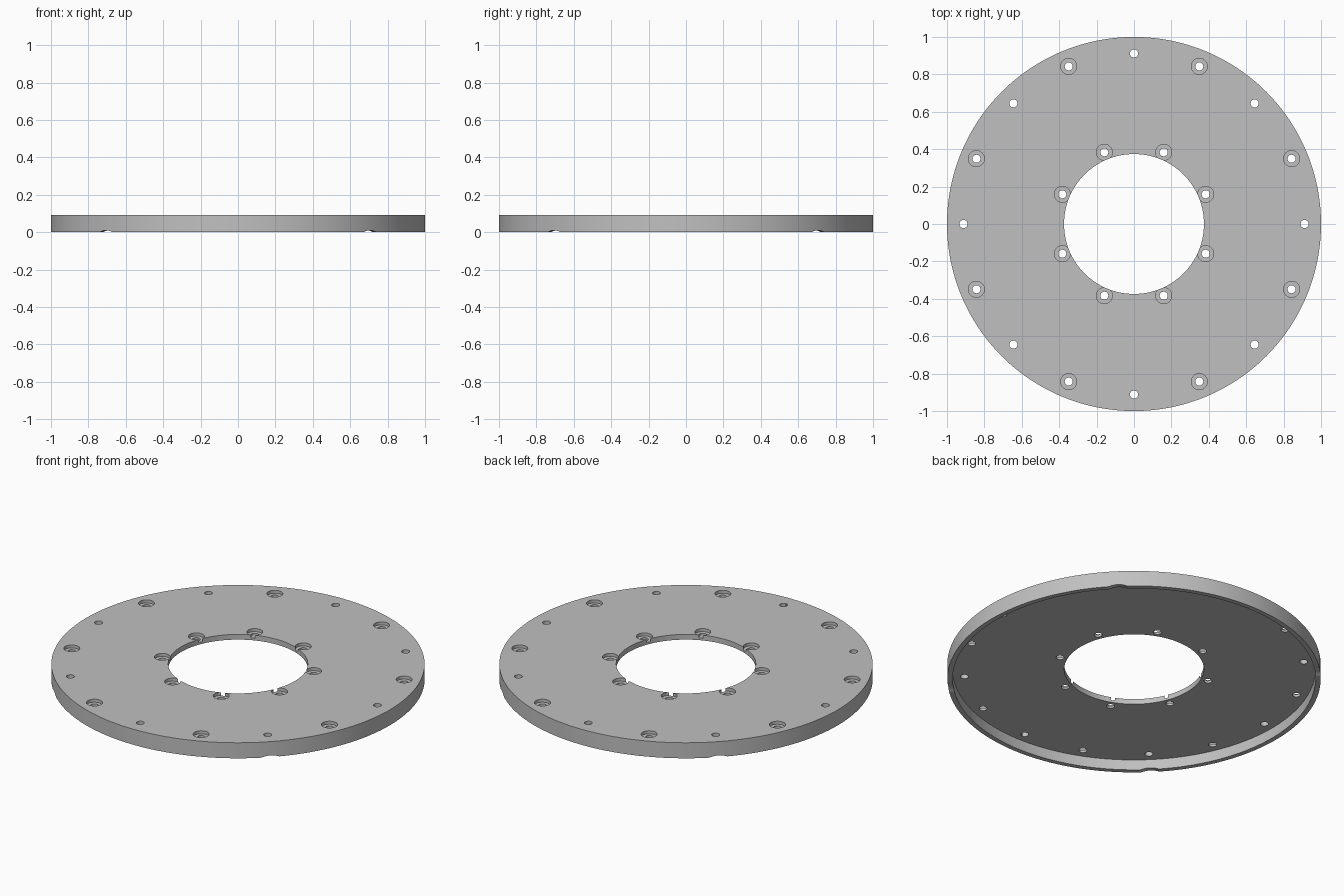
import bpy, bmesh
from math import pi, cos, sin, radians
from mathutils import Matrix, Vector

if "Cube" in bpy.data.objects:
    bpy.data.objects.remove(bpy.data.objects["Cube"], do_unlink=True)

HEIGHT, PLATE_BOTTOM = 0.092, 0.061
RIM_OUTER, RIM_INNER, BORE = 1.0, 0.972, 0.374
BOLT_CIRCLE, INNER_CIRCLE = 0.912, 0.415
HOLE, COUNTERBORE, LEDGE = 0.0215, 0.043, 0.074

metal = bpy.data.materials.new("grey metal")
metal.use_nodes = True
grey = (0.53, 0.53, 0.53, 1)
metal.diffuse_color = grey
metal.node_tree.nodes["Principled BSDF"].inputs["Base Color"].default_value = grey


def make_object(name, bm):
    bmesh.ops.recalc_face_normals(bm, faces=bm.faces)
    mesh = bpy.data.meshes.new(name)
    bm.to_mesh(mesh)
    bm.free()
    mesh.materials.append(metal)
    ob = bpy.data.objects.new(name, mesh)
    bpy.context.collection.objects.link(ob)
    return ob


def ring(bm, profile, segments):
    """Revolve a closed (radius, z) profile around z."""
    loops = [[bm.verts.new((r * cos(2 * pi * i / segments), r * sin(2 * pi * i / segments), z))
              for r, z in profile] for i in range(segments)]
    n = len(profile)
    for i, a in enumerate(loops):
        b = loops[(i + 1) % segments]
        for j in range(n):
            k = (j + 1) % n
            bm.faces.new((a[j], b[j], b[k], a[k]))


def stepped_pin(bm, x, y, steps, segments=32):
    """Solid pin with the given (radius, z) steps from bottom to top."""
    loops = [[bm.verts.new((x + r * cos(2 * pi * i / segments), y + r * sin(2 * pi * i / segments), z))
              for i in range(segments)] for r, z in steps]
    for a, b in zip(loops, loops[1:]):
        for i in range(segments):
            j = (i + 1) % segments
            bm.faces.new((a[i], a[j], b[j], b[i]))
    bm.faces.new(loops[0][::-1])
    bm.faces.new(loops[-1])


# Flange plate with a downward rim
bm = bmesh.new()
ring(bm, [(BORE, PLATE_BOTTOM), (RIM_INNER, PLATE_BOTTOM), (RIM_INNER, 0),
          (RIM_OUTER, 0), (RIM_OUTER, HEIGHT), (BORE, HEIGHT)], 192)
plate = make_object("flange_plate", bm)

# Cutter for plain and counterbored holes
bm = bmesh.new()
plain = [(HOLE, 0.03), (HOLE, 0.12)]
stepped = [(HOLE, 0.03), (HOLE, LEDGE), (COUNTERBORE, LEDGE), (COUNTERBORE, 0.12)]
for i in range(8):
    for radius, offset, steps in ((BOLT_CIRCLE, 0, plain), (BOLT_CIRCLE, 22.5, stepped),
                                  (INNER_CIRCLE, 22.5, stepped)):
        a = radians(45 * i + offset)
        stepped_pin(bm, radius * cos(a), radius * sin(a), steps)
hole_cutter = make_object("hole_cutter", bm)

# Cutter for the four shallow notches under the rim
bm = bmesh.new()
for i in range(4):
    a = pi / 4 + i * pi / 2
    turn = Matrix.Rotation(a, 4, "Z")
    place = turn @ Matrix.Translation(Vector((0.99, 0, -0.115))) @ Matrix.Rotation(pi / 2, 4, "Y")
    bmesh.ops.create_cone(bm, cap_ends=True, segments=96, radius1=0.125, radius2=0.125,
                          depth=0.1, matrix=place)
notch_cutter = make_object("notch_cutter", bm)

# Cut the holes and notches, then drop the cutters
bpy.ops.object.select_all(action="DESELECT")
bpy.context.view_layer.objects.active = plate
plate.select_set(True)
for cutter in (hole_cutter, notch_cutter):
    cutter.hide_render = True
    mod = plate.modifiers.new(cutter.name, "BOOLEAN")
    mod.operation = "DIFFERENCE"
    mod.solver = "EXACT"
    mod.object = cutter
    bpy.ops.object.modifier_apply(modifier=mod.name)
    bpy.data.objects.remove(cutter, do_unlink=True)
bpy.ops.object.shade_smooth_by_angle(angle=radians(30))
